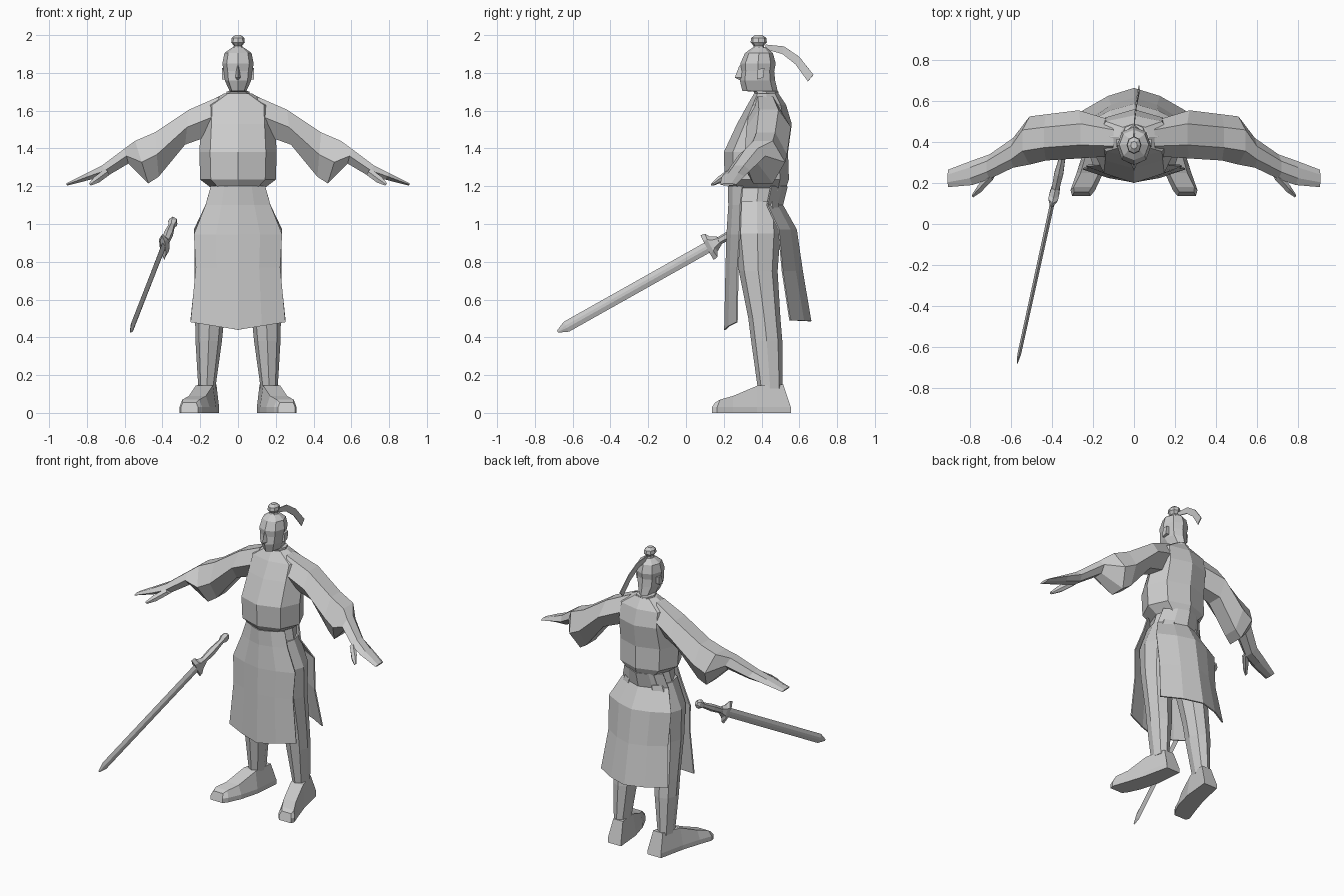
import bpy, bmesh
from mathutils import Vector


def finish(name, bm, mirror=False, thick=0):
    bmesh.ops.recalc_face_normals(bm, faces=bm.faces)
    me = bpy.data.meshes.new(name)
    bm.to_mesh(me)
    bm.free()
    ob = bpy.data.objects.new(name, me)
    bpy.context.collection.objects.link(ob)
    if thick:
        m = ob.modifiers.new("thickness", 'SOLIDIFY')
        m.thickness = thick
        m.offset = 0
    if mirror:
        m = ob.modifiers.new("mirror", 'MIRROR')
        m.use_mirror_merge = False
    return ob


def loft(name, rings, mirror=False, closed=True, thick=0):
    """Skin a list of equal-length rings; closed rings get end caps."""
    bm = bmesh.new()
    vs = [[bm.verts.new(p) for p in r] for r in rings]
    n = len(vs[0])
    for a, b in zip(vs, vs[1:]):
        for i in range(n if closed else n - 1):
            j = (i + 1) % n
            bm.faces.new((a[i], a[j], b[j], b[i]))
    if closed:
        bm.faces.new(vs[0])
        bm.faces.new(vs[-1])
    return finish(name, bm, mirror, thick)


def section(z, w, yf, yb, cx=0.0, kx=.72, ky=.14):
    """Eight-sided horizontal body section."""
    d, m = yb - yf, (yf + yb) / 2
    return [(cx, yf, z), (cx + kx * w, yf + ky * d, z), (cx + w, m, z),
            (cx + kx * w, yb - ky * d, z), (cx, yb, z), (cx - kx * w, yb - ky * d, z),
            (cx - w, m, z), (cx - kx * w, yf + ky * d, z)]


def limb(top, bot, yf, yb):
    """Six-sided section of a sideways limb, from its top and bottom (x, z)."""
    d = yb - yf
    mx, mz = (top[0] + bot[0]) / 2, (top[1] + bot[1]) / 2
    return [(mx, yf, mz), (top[0], yf + .28 * d, top[1]), (top[0], yb - .28 * d, top[1]),
            (mx, yb, mz), (bot[0], yb - .28 * d, bot[1]), (bot[0], yf + .28 * d, bot[1])]


# robe torso with overhang above the belt
loft("torso", [section(*r) for r in (
    (1.02, .17, .26, .49), (1.11, .16, .245, .505), (1.19, .14, .235, .53),
    (1.235, .2, .205, .545), (1.38, .205, .2, .54), (1.53, .195, .27, .56),
    (1.63, .19, .325, .53), (1.69, .075, .36, .49))])

# head and neck
loft("head", [section(*r) for r in (
    (1.66, .065, .37, .49), (1.70, .06, .36, .49), (1.705, .045, .298, .485),
    (1.76, .07, .285, .472), (1.81, .076, .292, .467), (1.85, .083, .288, .475),
    (1.905, .072, .312, .46), (1.935, .03, .355, .425))])
loft("nose", [[(-w, .31, z), (0, y, z), (w, .31, z)] for z, w, y in (
    (1.762, .014, .285), (1.775, .02, .258), (1.84, .009, .283))])
loft("ear", [[(x, .375, 1.765), (x, .41, 1.775), (x, .415, 1.825), (x, .38, 1.82)]
             for x in (.06, .086)], mirror=True)

# topknot and trailing ribbon
loft("topknot", [section(z, w, .385 - w * 1.2, .385 + w * 1.2) for z, w in (
    (1.91, .035), (1.943, .022), (1.962, .036), (1.985, .033), (2.0, .016))])
loft("hair_ribbon", [[(x, y1, z1), (x, y2, z2)] for x, y1, z1, y2, z2 in (
    (0, .42, 1.95, .42, 1.925), (.003, .52, 1.94, .51, 1.9),
    (.012, .6, 1.885, .58, 1.845), (.025, .675, 1.79, .645, 1.755))],
    closed=False, thick=.006)

# wide sleeves with forearm and hand
loft("arm", [limb(*r) for r in (
    ((.10, 1.675), (.14, 1.47), .33, .51), ((.26, 1.605), (.28, 1.42), .32, .555),
    ((.44, 1.485), (.42, 1.25), .31, .535), ((.545, 1.44), (.475, 1.215), .29, .525),
    ((.60, 1.40), (.58, 1.32), .275, .42), ((.72, 1.31), (.69, 1.255), .22, .34),
    ((.80, 1.27), (.78, 1.235), .19, .31), ((.91, 1.215), (.905, 1.203), .18, .265))],
    mirror=True)
loft("thumb", [limb(*r) for r in (
    ((.70, 1.295), (.68, 1.26), .215, .28), ((.76, 1.25), (.735, 1.22), .155, .205),
    ((.79, 1.215), (.78, 1.203), .13, .15))], mirror=True)

# legs
loft("leg", [section(z, w, yf, yb, cx) for z, cx, w, yf, yb in (
    (1.12, .085, .075, .26, .49), (.95, .125, .105, .255, .5), (.75, .135, .095, .28, .485),
    (.5, .15, .077, .33, .5), (.38, .155, .07, .345, .51), (.13, .165, .045, .38, .512))],
    mirror=True)

# shoes turned outwards
loft("shoe", [[(cx - wb, y0, 0), (cx - wb, y0, .03), (cx - wt, y1, zt),
               (cx + wt, y1, zt), (cx + wb, y0, .03), (cx + wb, y0, 0)]
              for y0, y1, cx, wb, wt, zt in (
    (.555, .515, .15, .05, .036, .15), (.375, .38, .178, .062, .045, .145),
    (.25, .25, .215, .065, .045, .09), (.165, .18, .25, .06, .045, .07),
    (.137, .155, .257, .045, .035, .055))], mirror=True)


# front and back skirt panels
def panel(name, rows):
    loft(name, [[(-w, ye, ze), (-.5 * w, (yc + ye) / 2 + (yc - ye) * .15, (zc + ze) / 2),
                 (0, yc, zc), (.5 * w, (yc + ye) / 2 + (yc - ye) * .15, (zc + ze) / 2),
                 (w, ye, ze)] for w, yc, ye, zc, ze in rows], closed=False, thick=.008)


panel("front_skirt_panel", (
    (.142, .225, .30, 1.2, 1.2), (.17, .228, .29, 1.1, 1.1), (.232, .218, .285, .945, .945),
    (.222, .213, .275, .77, .77), (.25, .206, .27, .44, .48)))
panel("back_skirt_panel", (
    (.142, .535, .45, 1.2, 1.2), (.17, .51, .43, 1.1, 1.1), (.232, .583, .49, .97, .97),
    (.222, .615, .51, .75, .75), (.25, .66, .55, .485, .49)))

# sword, lofted along its own axis from the tip
TIP = Vector((-.57, -.68, .43))
AXIS = Vector((.23, 1.05, .59))
D = AXIS.normalized()
N = D.cross(Vector((0, 0, 1))).normalized()
U = N.cross(D)


def along(name, rows, n_off=.5):
    loft(name, [[TIP + D * s + U * (a * w) + N * (b * t) for a, b in (
        (1, 0), (n_off, 1), (-n_off, 1), (-1, 0), (-n_off, -1), (n_off, -1))]
        for s, w, t in rows])


along("sword_blade", ((0, .006, .002), (.055, .03, .009), (.95, .03, .011)), .25)
along("sword_guard", ((.925, .075, .012), (.95, .07, .024), (.965, .045, .024), (1.0, .025, .02)))
along("sword_grip", ((.98, .02, .018), (1.08, .024, .022), (1.17, .017, .015)))
along("sword_pommel", ((1.165, .016, .015), (1.19, .03, .022), (1.215, .028, .02), (1.23, .014, .01)))
